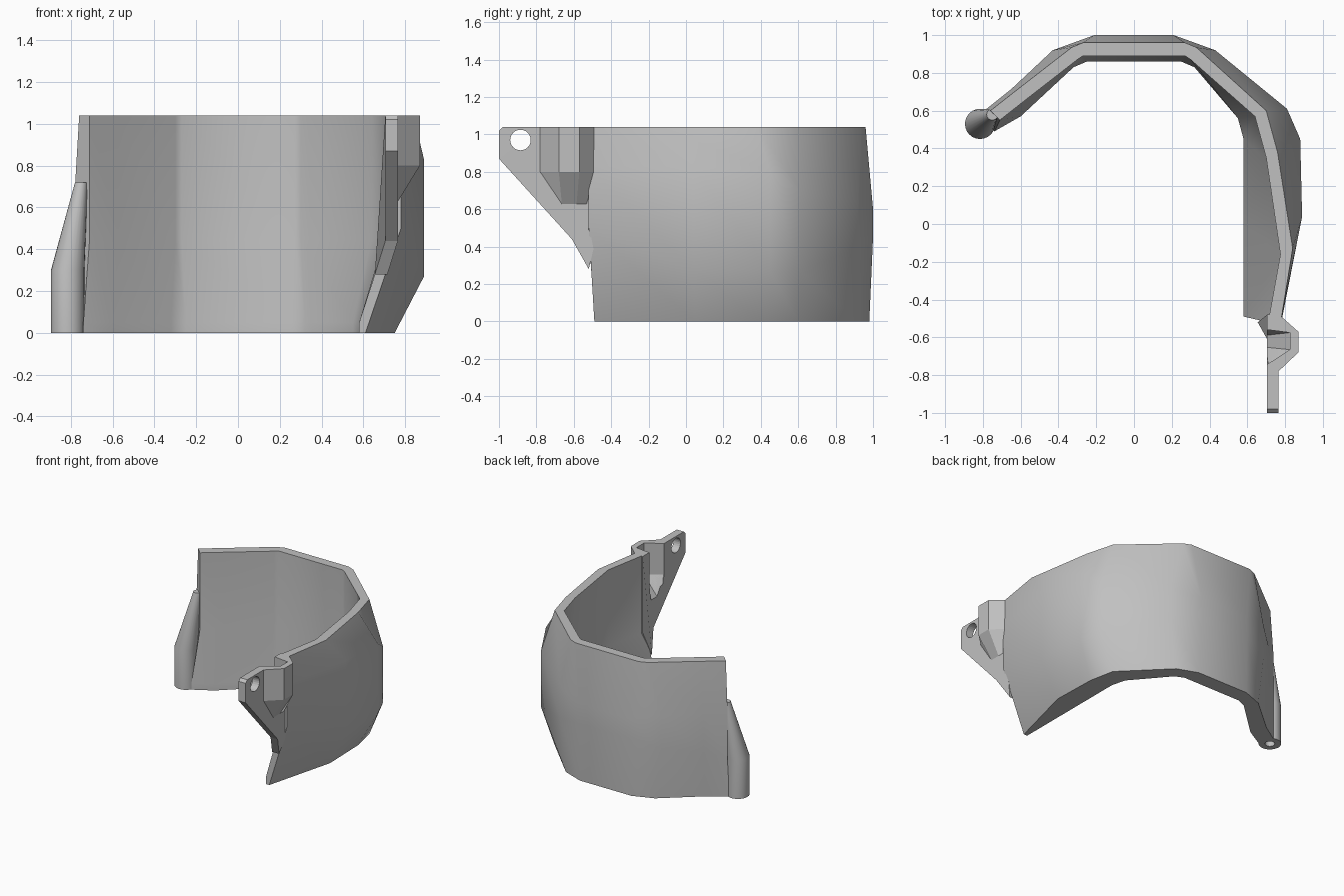
import bpy, bmesh, math
from mathutils import Vector

if "Cube" in bpy.data.objects:
    bpy.data.objects.remove(bpy.data.objects["Cube"])

grey = bpy.data.materials.new("plain grey")
grey.use_nodes = True
grey.diffuse_color = (0.53, 0.53, 0.53, 1)
grey.node_tree.nodes["Principled BSDF"].inputs["Base Color"].default_value = grey.diffuse_color

HEIGHT = 1.04


def add_object(name, bm, smooth_angle=None):
    """Turn a bmesh into a linked object with outward normals."""
    bmesh.ops.recalc_face_normals(bm, faces=bm.faces)
    mesh = bpy.data.meshes.new(name)
    bm.to_mesh(mesh)
    bm.free()
    mesh.materials.append(grey)
    obj = bpy.data.objects.new(name, mesh)
    bpy.context.collection.objects.link(obj)
    if smooth_angle:
        bpy.ops.object.select_all(action="DESELECT")
        obj.select_set(True)
        bpy.context.view_layer.objects.active = obj
        bpy.ops.object.shade_smooth_by_angle(angle=math.radians(smooth_angle))
    return obj


def loft(rings, capped=True):
    """Skin a list of closed rings having equal point counts."""
    bm = bmesh.new()
    loops = [[bm.verts.new(p) for p in ring] for ring in rings]
    for a, b in zip(loops, loops[1:]):
        for i in range(len(a)):
            j = (i + 1) % len(a)
            bm.faces.new((a[i], a[j], b[j], b[i]))
    if capped:
        bm.faces.new(loops[0])
        bm.faces.new(loops[-1])
    return bm


def circle(x, y, z, radius, sides=24):
    steps = [math.tau * i / sides for i in range(sides)]
    return [(x + radius * math.cos(a), y + radius * math.sin(a), z) for a in steps]


# Curved wall: each section has outer bottom, bulge and top, then inner bottom and top,
# and the heights between which the outside bulges
def section(ob, mid, ot, ib, it, low, high):
    return [(*ob, 0), (*mid, low), (*mid, high), (*ot, HEIGHT),
            (*it, HEIGHT), (*it, 0.45), (*ib, 0.05), (*ib, 0)]


def flip(points):
    return [(-x, y) for x, y in points]


back_edge = [(-.22, .98), (-.21, 1), (-.27, .96), (-.25, .86), (-.27, .89)]
back_bend = [(-.38, .92), (-.43, .92), (-.33, .935), (-.32, .83), (-.30, .87)]
wall_sections = [
    section((-.79, .60), (-.78, .61), (-.76, .60), (-.74, .49), (-.71, .55), .3, .7),
    section((-.65, .69), (-.65, .714), (-.62, .71), (-.60, .57), (-.57, .66), .35, .65),
    section(*back_bend, .4, .65),
    section(*back_edge, .45, .6),
    section(*flip(back_edge), .45, .6),
    section(*flip(back_bend), .4, .65),
    section((.70, .60), (.81, .61), (.70, .60), (.55, .56), (.64, .57), .27, .7),
    section((.74, .40), (.88, .45), (.76, .38), (.58, .45), (.70, .35), .27, .8),
    section((.75, .05), (.89, .04), (.84, -.13), (.58, 0), (.775, -.16), .27, .83),
    section((.61, -.49), (.78, -.52), (.78, -.50), (.58, -.49), (.71, -.52), .5, .83),
]
add_object("curved_wall", loft(wall_sections), 38)

# Rounded socket at the right end of the wall, with a blind hole underneath
socket_rings = [
    circle(-.815, .53, .3, .035),
    circle(-.815, .53, 0, .035),
    circle(-.815, .53, 0, .08),
    circle(-.815, .53, .3, .08),
    circle(-.75, .58, .72, .03),
]
add_object("end_socket", loft(socket_rings), 40)

# Flat mounting tab at the left front, with a sloping lower edge
tab_outline = [(-.48, HEIGHT), (-.98, HEIGHT), (-1, 1.02), (-1, .87),
               (-.61, .44), (-.52, .28), (-.48, .45)]
tab_rings = [[(x, y, z) for y, z in tab_outline] for x in (.705, .765)]
# lean the foot of the tab inward to follow the wall
for ring in tab_rings:
    x, y, z = ring[5]
    ring[5] = (x - .05, y, z)
mounting_tab = add_object("mounting_tab", loft(tab_rings))


# Hollow boss on the tab: a prism whose foot runs back into the plate
def boss_prism(plan, foot_x, foot_z, top, knee=.8):
    return loft([[(x, y, top) for x, y in plan],
                 [(x, y, knee) for x, y in plan],
                 [(min(x, foot_x), y * .7 - .187, foot_z) for x, y in plan]])


boss_plan = [(.73, -.78), (.765, -.78), (.87, -.68), (.87, -.57), (.78, -.49), (.73, -.49)]
pocket_plan = [(.66, -.74), (.71, -.74), (.825, -.665), (.825, -.575), (.71, -.56), (.66, -.56)]
boss = add_object("hollow_boss", boss_prism(boss_plan, .76, .62, HEIGHT))
pocket = add_object("pocket_cutter", boss_prism(pocket_plan, .70, .66, 1.2))

# Round bolt hole through the tab
hole_rings = [[(x, y, z) for y, z, _ in circle(-.885, .97, 0, .055)] for x in (.6, .9)]
bolt_hole = add_object("bolt_hole_cutter", loft(hole_rings))


def cut(target, cutter):
    mod = target.modifiers.new(cutter.name, "BOOLEAN")
    mod.operation = "DIFFERENCE"
    mod.solver = "EXACT"
    mod.object = cutter
    cutter.hide_render = True
    cutter.display_type = "WIRE"


cut(mounting_tab, pocket)
cut(mounting_tab, bolt_hole)
cut(boss, pocket)

# Bake the cuts so the cutters are no longer needed
bpy.context.view_layer.update()
graph = bpy.context.evaluated_depsgraph_get()
for part in (mounting_tab, boss):
    baked = bpy.data.meshes.new_from_object(part.evaluated_get(graph))
    part.modifiers.clear()
    part.data = baked
for cutter in (pocket, bolt_hole):
    bpy.data.objects.remove(cutter)
